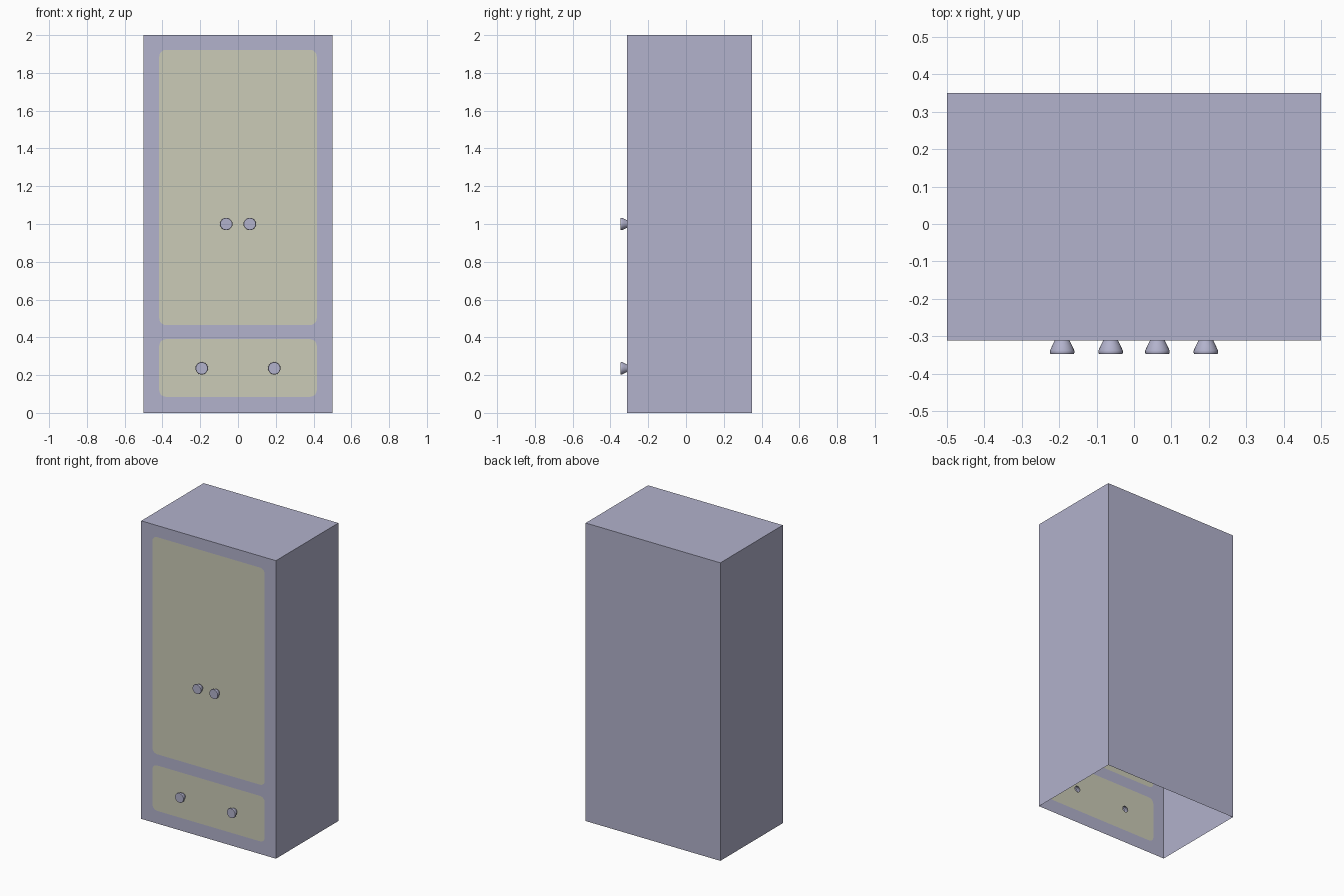
import bpy, bmesh, math

if "Cube" in bpy.data.objects:
    bpy.data.objects.remove(bpy.data.objects["Cube"])

W, YF, YB, H = 0.5, -0.312, 0.35, 2.0
SIDES = 24
NECK = 0.02


def material(name, rgb):
    m = bpy.data.materials.new(name)
    m.diffuse_color = (*rgb, 1)
    m.use_nodes = True
    m.node_tree.nodes["Principled BSDF"].inputs["Base Color"].default_value = m.diffuse_color
    return m


body_mat = material("lavender_grey", (0.445, 0.445, 0.604))
panel_mat = material("pale_olive", (0.597, 0.597, 0.474))


def finish(bm, name, mat):
    me = bpy.data.meshes.new(name)
    bm.to_mesh(me)
    bm.free()
    me.materials.append(mat)
    ob = bpy.data.objects.new(name, me)
    bpy.context.collection.objects.link(ob)
    return ob


def rounded(x, z0, z1, r=0.035, n=5):
    pts = []
    corners = [(x - r, z1 - r), (-x + r, z1 - r), (-x + r, z0 + r), (x - r, z0 + r)]
    for q, (cx, cz) in enumerate(corners):
        for i in range(n + 1):
            a = (q + i / n) * math.pi / 2
            pts.append((cx + r * math.cos(a), cz + r * math.sin(a)))
    return pts


def circle(cx, cz, r):
    return [(cx + r * math.cos(2 * math.pi * i / SIDES),
             cz + r * math.sin(2 * math.pi * i / SIDES)) for i in range(SIDES)]


def fill_front(bm, loops):
    """Fill the first outline on the front plane, leaving the others as holes."""
    edges = []
    for pts in loops:
        vs = [bm.verts.new((x, YF, z)) for x, z in pts]
        edges += [bm.edges.new((vs[i - 1], vs[i])) for i in range(len(vs))]
    bmesh.ops.triangle_fill(bm, edges=edges, use_beauty=True, normal=(0, -1, 0))
    for f in bm.faces:
        f.normal_update()
        if f.normal.y > 0:
            f.normal_flip()


door = rounded(0.417, 0.465, 1.922)
drawer = rounded(0.417, 0.085, 0.39)

# Carcass: front frame, then sides, back and top; underside is open
bm = bmesh.new()
fill_front(bm, [[(-W, 0), (W, 0), (W, H), (-W, H)], door, drawer])
for quad in (
    [(W, YF, 0), (W, YB, 0), (W, YB, H), (W, YF, H)],
    [(-W, YB, 0), (-W, YF, 0), (-W, YF, H), (-W, YB, H)],
    [(W, YB, 0), (-W, YB, 0), (-W, YB, H), (W, YB, H)],
    [(-W, YF, H), (W, YF, H), (W, YB, H), (-W, YB, H)],
):
    bm.faces.new([bm.verts.new(p) for p in quad])
bmesh.ops.remove_doubles(bm, verts=bm.verts[:], dist=1e-5)
finish(bm, "carcass", body_mat)


# Knob: flared, hollow, open toward the inside
def knob(name, cx, cz):
    bm = bmesh.new()
    rings = []
    for r, y in [(NECK, YF), (0.0265, -0.325), (0.0325, -0.338), (0.033, -0.343), (0.031, -0.348)]:
        rings.append([bm.verts.new((x, y, z)) for x, z in circle(cx, cz, r)])
    for a, b in zip(rings, rings[1:]):
        for i in range(SIDES):
            bm.faces.new((a[i - 1], a[i], b[i], b[i - 1]))
    cap = bm.faces.new(rings[-1])
    bmesh.ops.recalc_face_normals(bm, faces=bm.faces[:])
    cap.normal_update()
    if cap.normal.y > 0:
        bmesh.ops.reverse_faces(bm, faces=bm.faces[:])
    ob = finish(bm, name, body_mat)
    bpy.ops.object.select_all(action='DESELECT')
    ob.select_set(True)
    bpy.context.view_layer.objects.active = ob
    bpy.ops.object.shade_smooth_by_angle(angle=math.radians(35))


# Flush panels with a pair of knobs each
for name, outline, kx, kz in (("door", door, 0.0625, 1.0), ("drawer", drawer, 0.192, 0.236)):
    bm = bmesh.new()
    fill_front(bm, [outline, circle(-kx, kz, NECK), circle(kx, kz, NECK)])
    finish(bm, name + "_panel", panel_mat)
    for side, s in (("left", -1), ("right", 1)):
        knob(f"{name}_knob_{side}", s * kx, kz)
